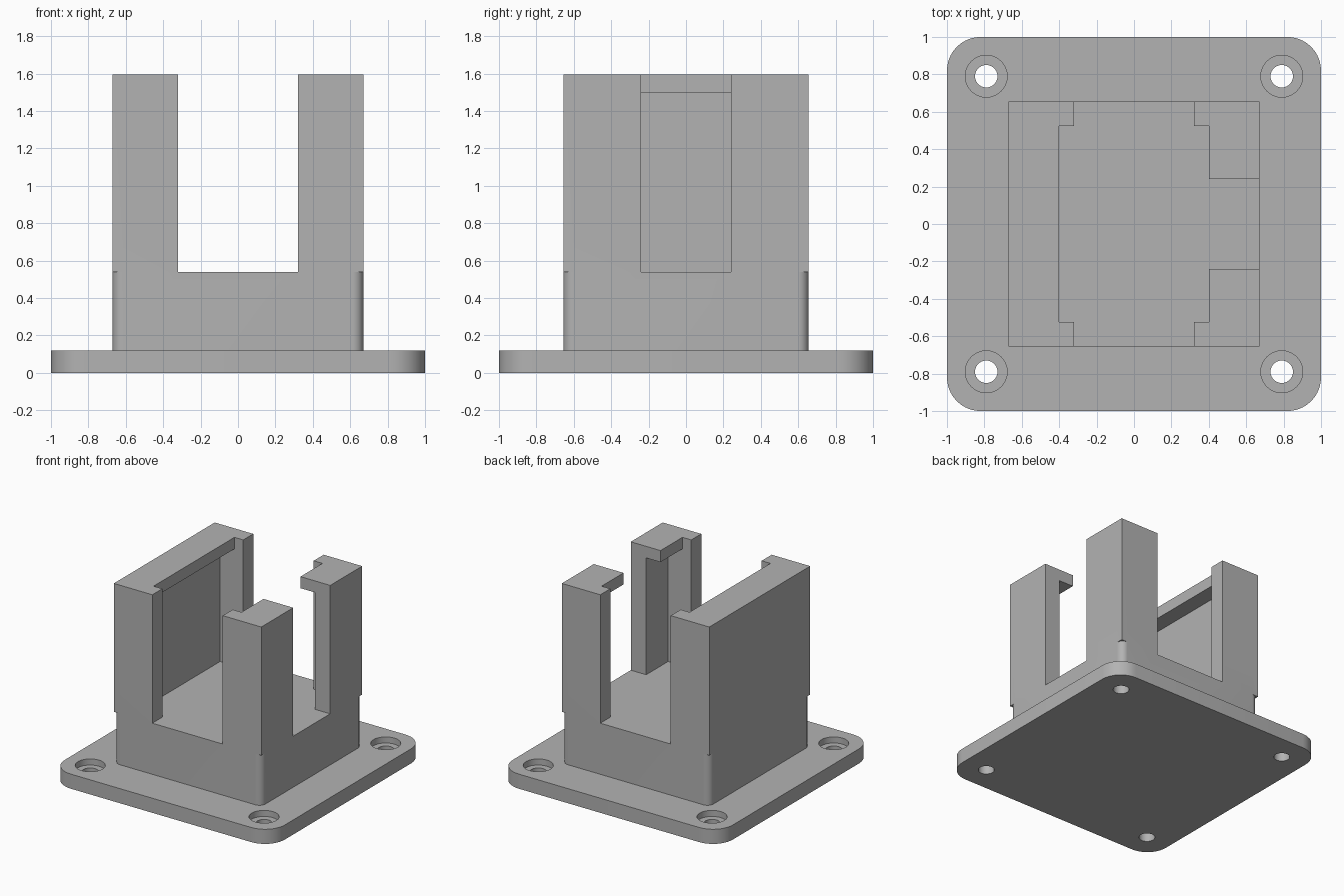
import bpy
import bmesh
from math import radians

default = bpy.data.objects.get("Cube")
if default:
    bpy.data.objects.remove(default, do_unlink=True)

# Main dimensions
PLATE_TOP, FLOOR, LIP, TOP = 0.12, 0.54, 1.5, 1.595
HALF_X, HALF_Y = 0.67, 0.655
OVER = 1.8          # cutters end above the part

grey = bpy.data.materials.new("plain grey")
grey.use_nodes = True
grey.diffuse_color = (0.45, 0.45, 0.45, 1)
grey.node_tree.nodes["Principled BSDF"].inputs["Base Color"].default_value = grey.diffuse_color


def finish(bm, name):
    bmesh.ops.recalc_face_normals(bm, faces=bm.faces)
    mesh = bpy.data.meshes.new(name)
    bm.to_mesh(mesh)
    bm.free()
    mesh.materials.append(grey)
    obj = bpy.data.objects.new(name, mesh)
    bpy.context.collection.objects.link(obj)
    return obj


def block(name, x0, x1, y0, y1, z0, z1, radius=0):
    """Box with optional rounded vertical edges."""
    bm = bmesh.new()
    bmesh.ops.create_cube(bm, size=1)
    for v in bm.verts:
        v.co.x = x1 if v.co.x > 0 else x0
        v.co.y = y1 if v.co.y > 0 else y0
        v.co.z = z1 if v.co.z > 0 else z0
    if radius:
        upright = [e for e in bm.edges
                   if abs(e.verts[0].co.z - e.verts[1].co.z) > 0.01]
        bmesh.ops.bevel(bm, geom=upright, offset=radius, segments=10,
                        profile=0.5, affect='EDGES')
    return finish(bm, name)


def cylinder(name, x, y, radius, z0, z1):
    bm = bmesh.new()
    bmesh.ops.create_cone(bm, cap_ends=True, segments=40, radius1=radius,
                          radius2=radius, depth=z1 - z0)
    bmesh.ops.translate(bm, verts=bm.verts, vec=(x, y, (z0 + z1) / 2))
    return finish(bm, name)


def combine(target, tool, operation):
    mod = target.modifiers.new(operation.lower(), 'BOOLEAN')
    mod.operation, mod.object, mod.solver = operation, tool, 'EXACT'
    bpy.context.view_layer.objects.active = target
    bpy.ops.object.modifier_apply(modifier=mod.name)
    bpy.data.objects.remove(tool, do_unlink=True)


# Base plate, rounded plinth and square tower joined into one solid
bracket = block("mounting_bracket", -1, 1, -1, 1, 0, PLATE_TOP, 0.18)
plinth = block("plinth", -HALF_X, HALF_X, -HALF_Y, HALF_Y, 0.06, 0.7, 0.055)
tower = block("tower", -HALF_X, HALF_X, -HALF_Y, HALF_Y, FLOOR, TOP)
combine(plinth, tower, 'UNION')
combine(bracket, plinth, 'UNION')

# Pocket under the lips, top opening, front-to-back gap and side slot
cutters = [
    block("pocket", -0.53, 0.53, -0.525, 0.525, FLOOR, LIP),
    block("top_opening", -0.4, 0.4, -0.525, 0.525, FLOOR, OVER),
    block("through_gap", -0.32, 0.32, -1, 1, FLOOR, OVER),
    block("side_slot", 0, 1, -0.24, 0.24, FLOOR, OVER),
]

# Counterbored screw holes
for sx in (-1, 1):
    for sy in (-1, 1):
        x, y = 0.79 * sx, 0.79 * sy
        cutters.append(cylinder("screw_hole", x, y, 0.06, -0.1, 0.3))
        cutters.append(cylinder("counterbore", x, y, 0.112, 0.07, 0.3))

for cutter in cutters:
    combine(bracket, cutter, 'DIFFERENCE')

# Smooth the rounded corners and holes, keep edges sharp
bpy.ops.object.select_all(action='DESELECT')
bracket.select_set(True)
bpy.context.view_layer.objects.active = bracket
bpy.ops.object.shade_smooth_by_angle(angle=radians(30))
